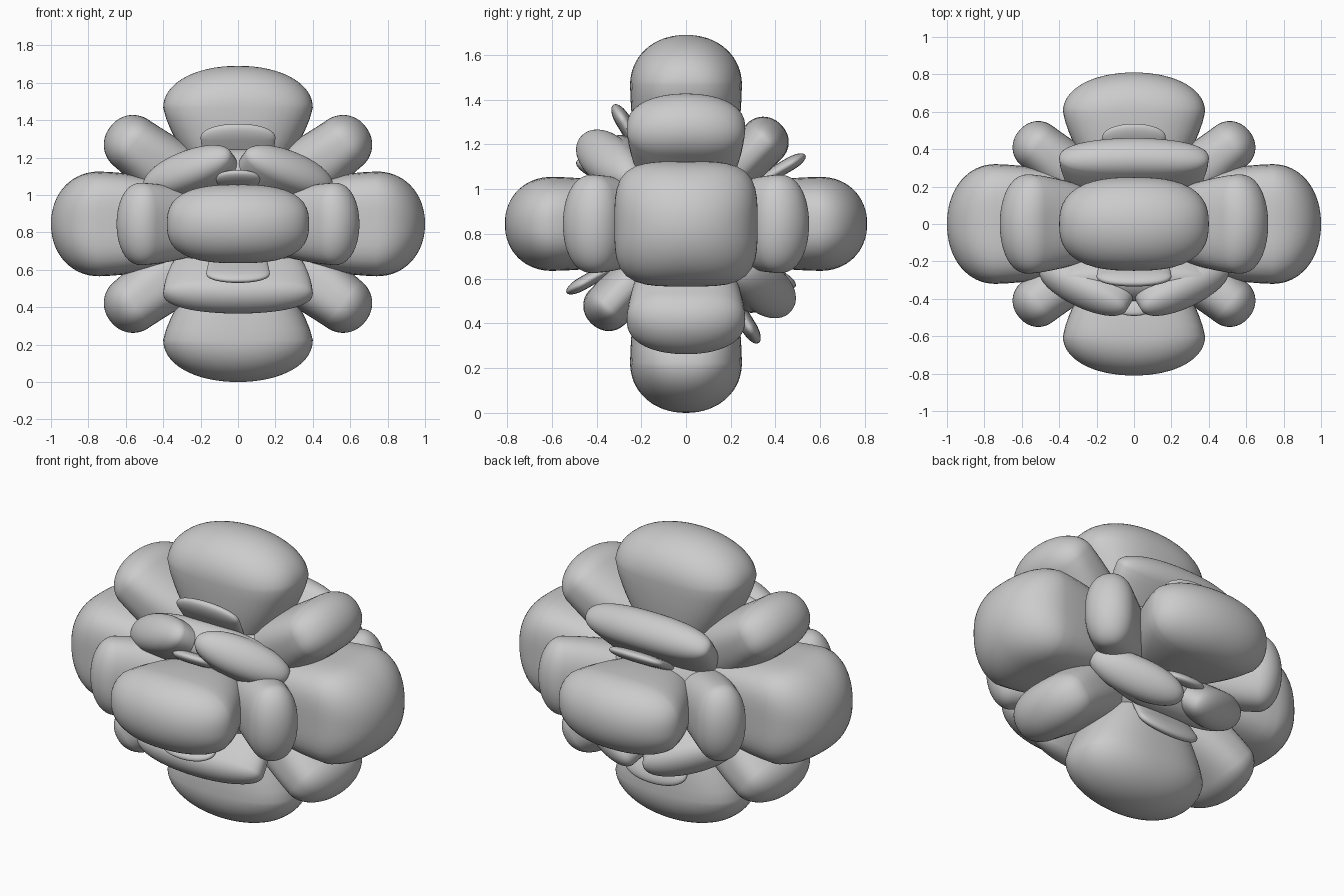
import bpy, bmesh, math
from mathutils import Vector

if "Cube" in bpy.data.objects:
    bpy.data.objects.remove(bpy.data.objects["Cube"])

MID = Vector((0, 0, 0.845))
grey = bpy.data.materials.new("soft_grey")
grey.use_nodes = True
colour = (0.6, 0.6, 0.6, 1)
grey.diffuse_color = colour
grey.node_tree.nodes["Principled BSDF"].inputs["Base Color"].default_value = colour


def lobe(name, centre, side, tip, across, along, square=2.6, taper=0.4, pinch=0.1):
    """Petal from the middle out past centre; along is its half length on the side axis.
    Towards the root, taper narrows its length and pinch its thickness."""
    centre, side = Vector(centre), Vector(side)
    out = centre.normalized()
    side = (side - out * side.dot(out)).normalized()
    third = out.cross(side)
    bm = bmesh.new()
    bmesh.ops.create_uvsphere(bm, u_segments=48, v_segments=32, radius=1)
    for v in bm.verts:
        a, b, c = v.co.z, v.co.x, v.co.y
        # Boxy at the widest ring, round at the tip
        n = square + (2 - square) * max(a, 0)
        ring = (abs(b) ** n + abs(c) ** n) ** (1 / n)
        power = 2.1 if a >= 0 else 2.4
        fat = max(0, 1 - abs(a) ** power) ** (1 / power)
        reach = a * (tip if a >= 0 else centre.length * 0.95)
        # Ease the narrowing in so the widest ring has no crease
        root = -abs(min(a, 0)) ** 1.25
        k = fat / ring if ring > 1e-5 else 0
        v.co = (MID + centre + out * reach + side * (b * k * along * (1 + taper * root))
                + third * (c * k * across * (1 + pinch * root)))
    bmesh.ops.recalc_face_normals(bm, faces=bm.faces)
    mesh = bpy.data.meshes.new(name)
    bm.to_mesh(mesh)
    bm.free()
    mesh.polygons.foreach_set("use_smooth", [True] * len(mesh.polygons))
    mesh.materials.append(grey)
    ob = bpy.data.objects.new(name, mesh)
    bpy.context.collection.objects.link(ob)


X, Y, Z = (1, 0, 0), (0, 1, 0), (0, 0, 1)
SIGNS = (-1, 1)

# Inner core that closes the creases
bpy.ops.mesh.primitive_uv_sphere_add(segments=48, ring_count=24, radius=1, location=MID)
core = bpy.context.object
core.name = "core"
core.scale = (0.48, 0.4, 0.42)
core.data.materials.append(grey)
bpy.ops.object.shade_smooth()

# Six main lobes
for s in SIGNS:
    lobe("side_lobe", (s * 0.74, 0, 0), Y, 0.26, 0.28, 0.32, square=3.8, taper=0.15, pinch=0.2)
    lobe("end_lobe", (0, s * 0.6, 0), X, 0.21, 0.21, 0.38, square=2.7, taper=0.6)
    lobe("pole_lobe", (0, 0, s * 0.62), X, 0.225, 0.25, 0.4, square=2.6, taper=0.7)

# Lobes between the main ones, flaring towards their roots
for s in SIGNS:
    for t in SIGNS:
        lobe("upright_diagonal_lobe", (s * 0.56, 0, t * 0.425), Y, 0.155, 0.155, 0.265,
             square=2.6, taper=0.4, pinch=-0.6)
        lobe("level_diagonal_lobe", (s * 0.515, t * 0.415, 0), Z, 0.13, 0.135, 0.22,
             square=2.4, taper=0.3, pinch=-0.5)

# Broad smooth rolls on one diagonal, wavy twin lumps and tongues on the other
for s in SIGNS:
    lobe("broad_roll", (0, s * 0.35, s * 0.37), X, 0.105, 0.11, 0.4, taper=0.2)
    lobe("roll_bridge", (0, -s * 0.31, s * 0.295), X, 0.09, 0.11, 0.42, taper=0.2)
    for t in SIGNS:
        lobe("twin_lump", (t * 0.27, -s * 0.345, s * 0.285), X, 0.095, 0.11, 0.27,
             square=2.2, taper=0.3)
    # Thin tongues tucked into the creases
    lobe("low_tongue", (0, -s * 0.42, s * 0.24), X, 0.08, 0.03, 0.12)
    lobe("high_tongue", (0, -s * 0.28, s * 0.46), X, 0.085, 0.035, 0.2)
    lobe("back_tongue", (0, s * 0.46, s * 0.265), X, 0.085, 0.03, 0.17)
